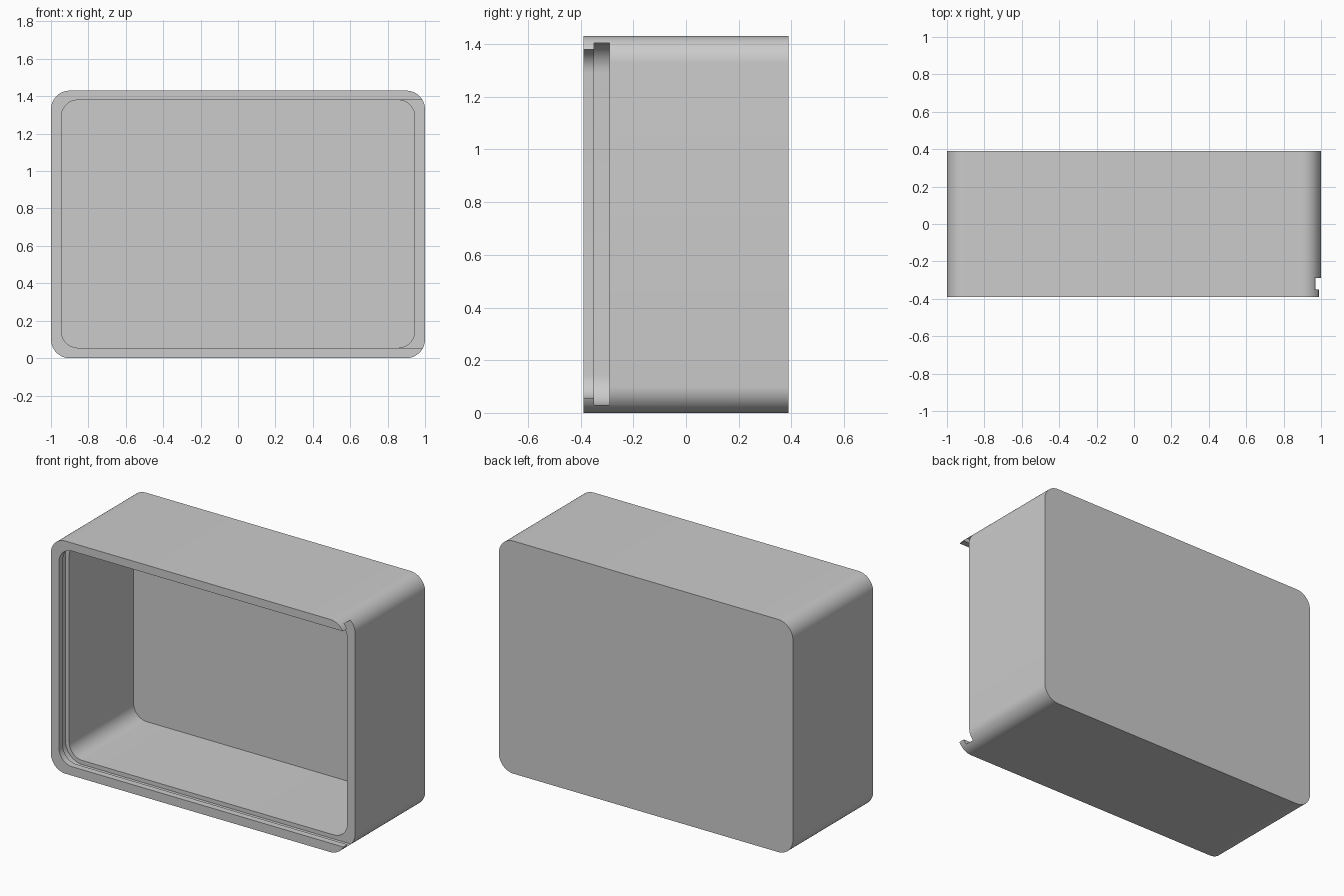
import bpy, math

cube = bpy.data.objects.get("Cube")
if cube:
    bpy.data.objects.remove(cube, do_unlink=True)

# Single plain grey for the whole box
grey = bpy.data.materials.new("plain_grey")
grey.use_nodes = True
colour = (0.6, 0.6, 0.6, 1)
grey.diffuse_color = colour
grey.node_tree.nodes["Principled BSDF"].inputs["Base Color"].default_value = colour


def profile(x0, x1, z0, z1, r_left, r_right, steps=12):
    """Rectangle in the XZ plane with separate left and right corner radii."""
    points = []
    corners = [(x1, z1, r_right, -1, -1), (x0, z1, r_left, 1, -1),
               (x0, z0, r_left, 1, 1), (x1, z0, r_right, -1, 1)]
    for quarter, (x, z, r, sx, sz) in enumerate(corners):
        if r == 0:
            points.append((x, z))
            continue
        for i in range(steps + 1):
            a = (quarter + i / steps) * math.pi / 2
            points.append((x + sx * r + r * math.cos(a), z + sz * r + r * math.sin(a)))
    return points


def prism(name, points, y0, y1):
    """Extrude a profile along Y."""
    n = len(points)
    verts = [(x, y, z) for y in (y0, y1) for x, z in points]
    faces = [tuple(range(n)), tuple(reversed(range(n, n * 2)))]
    faces += [(i, i + n, (i + 1) % n + n, (i + 1) % n) for i in range(n)]
    mesh = bpy.data.meshes.new(name)
    mesh.from_pydata(verts, [], faces)
    mesh.materials.append(grey)
    obj = bpy.data.objects.new(name, mesh)
    bpy.context.collection.objects.link(obj)
    return obj


# Outer shell with rounded long edges
box = prism("box_body", profile(-1, 1, 0, 1.43, 0.1, 0.1), -0.39, 0.39)

# Lid groove and lip opening run out through the left side; cavity sits behind
cutters = [
    prism("groove_cutter", profile(-0.97, 1.2, 0.03, 1.405, 0.115, 0), -0.35, -0.29),
    prism("lip_cutter", profile(-0.945, 1.2, 0.055, 1.38, 0.09, 0), -0.5, -0.32),
    prism("cavity_cutter", profile(-0.945, 0.945, 0.055, 1.38, 0.09, 0.09), -0.31, 0.335),
]

bpy.ops.object.select_all(action="DESELECT")
bpy.context.view_layer.objects.active = box
box.select_set(True)
for cutter in cutters:
    cutter.hide_render = True
    cut = box.modifiers.new(cutter.name, "BOOLEAN")
    cut.operation = "DIFFERENCE"
    cut.solver = "EXACT"
    cut.object = cutter
    bpy.ops.object.modifier_apply(modifier=cut.name)
    bpy.data.objects.remove(cutter, do_unlink=True)

bpy.ops.object.shade_smooth_by_angle(angle=math.radians(30))
